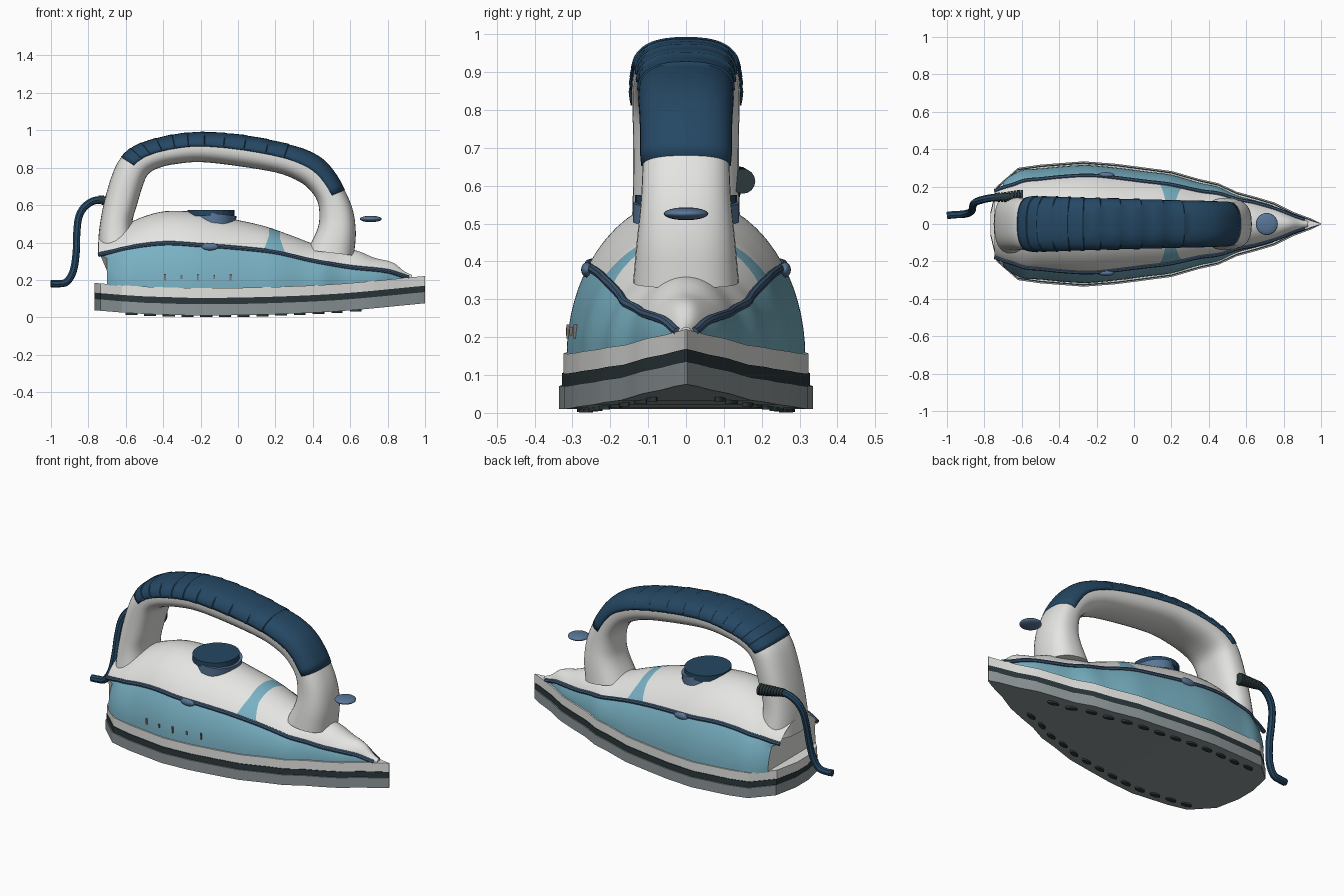
import bpy, math
from mathutils import Vector

cube = bpy.data.objects.get("Cube")
if cube:
    bpy.data.objects.remove(cube)


def material(name, r, g, b):
    m = bpy.data.materials.new(name)
    m.use_nodes = True
    m.diffuse_color = (r, g, b, 1)
    m.node_tree.nodes["Principled BSDF"].inputs["Base Color"].default_value = (r, g, b, 1)
    return m


WHITE = material("white plastic", .78, .78, .76)
AQUA = material("aqua shell", .19, .44, .55)
NAVY = material("navy rubber", .018, .063, .125)
STEEL = material("steel blue", .10, .18, .31)
TRIM = material("trim blue", .05, .10, .18)
SOLE = material("sole metal", .27, .31, .32)
DARK = material("dark band", .025, .04, .045)
TICK = material("tick grey", .2, .17, .15)


def smooth(pts, x):
    """Hermite interpolation through a list of (x, value) points."""
    x = min(max(x, pts[0][0]), pts[-1][0])
    slope = lambda a, b: (b[1] - a[1]) / (b[0] - a[0])
    tangent = lambda i: slope(pts[max(i - 1, 0)], pts[min(i + 1, len(pts) - 1)])
    i = max(k for k in range(len(pts) - 1) if pts[k][0] <= x)
    (x0, v0), (x1, v1) = pts[i], pts[i + 1]
    d = x1 - x0
    t = (x - x0) / d
    return ((2*t**3 - 3*t**2 + 1) * v0 + (t**3 - 2*t**2 + t) * d * tangent(i)
            + (3*t**2 - 2*t**3) * v1 + (t**3 - t**2) * d * tangent(i + 1))


def finish(ob, name, mats, angle=40):
    ob.name = name
    for m in mats:
        ob.data.materials.append(m)
    bpy.ops.object.select_all(action='DESELECT')
    ob.select_set(True)
    bpy.context.view_layer.objects.active = ob
    bpy.ops.object.shade_smooth_by_angle(angle=math.radians(angle))
    return ob


def loft(name, rings, mats, closed=True, caps=True, rule=None, angle=40):
    """Skin a row of equal rings; rule(column, row) gives the material index."""
    n = len(rings[0])
    verts = [p for r in rings for p in r]
    faces, index = [], []
    for c in range(len(rings) - 1):
        for r in range(n if closed else n - 1):
            s = (r + 1) % n
            faces.append((c*n + r, c*n + s, c*n + n + s, c*n + n + r))
            index.append(rule(c, r) if rule else 0)
    if caps:
        faces += [tuple(range(n))[::-1], tuple(range(len(verts) - n, len(verts)))]
        index += [0, 0]
    me = bpy.data.meshes.new(name)
    me.from_pydata(verts, [], faces)
    me.polygons.foreach_set("material_index", index)
    ob = bpy.data.objects.new(name, me)
    bpy.context.collection.objects.link(ob)
    bpy.context.view_layer.objects.active = ob
    ob.select_set(True)
    bpy.ops.object.mode_set(mode='EDIT')
    bpy.ops.mesh.select_all(action='SELECT')
    bpy.ops.mesh.normals_make_consistent(inside=False)
    bpy.ops.object.mode_set(mode='OBJECT')
    return finish(ob, name, mats, angle)


def tube(name, pts, radius, mat):
    cu = bpy.data.curves.new(name, 'CURVE')
    cu.dimensions = '3D'
    cu.bevel_depth, cu.bevel_resolution, cu.use_fill_caps = radius, 2, True
    sp = cu.splines.new('POLY')
    sp.points.add(len(pts) - 1)
    for p, co in zip(sp.points, pts):
        p.co = (*co, 1)
    ob = bpy.data.objects.new(name, cu)
    bpy.context.collection.objects.link(ob)
    bpy.ops.object.select_all(action='DESELECT')
    ob.select_set(True)
    bpy.context.view_layer.objects.active = ob
    bpy.ops.object.convert(target='MESH')
    return finish(bpy.context.object, name, [mat])


def disc(name, loc, size, mat, rot=(0, 0, 0), sides=24):
    bpy.ops.mesh.primitive_cylinder_add(vertices=sides, radius=.5, depth=1, location=loc, rotation=rot)
    bpy.context.object.scale = size
    return finish(bpy.context.object, name, [mat], 10 if sides == 24 else 40)


def pebble(name, loc, size, mat):
    bpy.ops.mesh.primitive_uv_sphere_add(segments=24, ring_count=12, radius=.5, location=loc)
    bpy.context.object.scale = size
    return finish(bpy.context.object, name, [mat])


# Base: three stacked bands sharing one plan outline and one gentle bend
OUTLINE = [(-.768, .06), (-.735, .2), (-.62, .3), (-.5, .317), (-.27, .335), (-.1, .322), (.07, .3),
           (.2, .283), (.35, .24), (.45, .218), (.55, .172), (.65, .145), (.75, .115), (.85, .065),
           (.95, .028), (1, .003)]
BEND = [(-.77, .038), (-.5, .018), (-.1, .01), (.5, .03), (1, .075)]
for name, low, high, inset, mat in [("sole_plate", 0, .06, 0, SOLE), ("dark_band", .06, .094, .007, DARK),
                                    ("upper_band", .094, .146, .011, WHITE)]:
    rings = []
    for x, w in OUTLINE:
        w, z = max(w - inset, .002), smooth(BEND, x)
        rings.append([(x, -w, z + low), (x, -w, z + high), (x, w, z + high), (x, w, z + low)])
    loft(name, rings, [mat], angle=25)

# Steam vents under the sole
for i in range(13):
    x = -.57 + i * .1
    w = smooth(OUTLINE, x)
    yaw = math.atan((smooth(OUTLINE, x + .04) - smooth(OUTLINE, x - .04)) / .08)
    for s in (-1, 1):
        disc("steam_vent", (x, s * (w - .06), smooth(BEND, x) - .002), (.065, .026, .014), DARK,
             (0, 0, s * yaw), 12)

# Body shell: domed sections with one row lying on the trim line
CROWN = [(-.75, .40), (-.7, .43), (-.62, .485), (-.5, .54), (-.38, .568), (-.2, .56), (0, .52), (.15, .485),
         (.3, .432), (.4, .395), (.52, .375), (.64, .355), (.73, .318), (.83, .292), (.89, .245), (.94, .222)]
SEAM = [(-.75, .325), (-.7, .335), (-.62, .365), (-.4, .395), (-.2, .385), (0, .37), (.2, .347), (.4, .302),
        (.6, .268), (.8, .246), (.9, .216), (.94, .212)]
LOWER, UPPER = 7, 9
STRIPE = .19


def body_point(x, k):
    """k counts rows from the base edge (0) to the crown."""
    f = max(0, (k - LOWER) / UPPER)
    if f > 0:
        d = x - STRIPE
        x = STRIPE + d * (1 - .78 * min(1, f * 2.2) ** .7 * math.exp(-(d / .11) ** 2))
    base, top = smooth(BEND, x) + .14, smooth(CROWN, x)
    w = max(smooth(OUTLINE, x) - .02, .012)
    a = math.asin(min(max((smooth(SEAM, x) - base) / (top - base), .1), .9))
    t = a * k / LOWER if k <= LOWER else a + (math.pi / 2 - a) * f
    shift = .045 * max(0, 1 - (x + .7) / .06) if k >= LOWER else 0
    return Vector((x - shift, w * math.cos(t), base + (top - base) * math.sin(t)))


def mirror(p):
    return Vector((p.x, -p.y, p.z))


xs = [-.7 + 1.63 * i / 90 for i in range(91)]
rings, N = [], LOWER + UPPER
for x in xs:
    half = [body_point(x, k) for k in range(N + 1)]
    rings.append(half + [mirror(p) for p in half[-2::-1]])


def body_colour(c, r):
    k = min(r, 2 * N - 1 - r)
    return int(k < LOWER or abs((xs[c] + xs[c + 1]) / 2 - STRIPE) < .065)


loft("body_shell", rings, [WHITE, AQUA], closed=False, rule=body_colour)

# Trim cords along the seam and small side buttons
seam = [body_point(x, LOWER) for x in xs[:-1]]
tube("left_trim", seam, .012, TRIM)
tube("right_trim", [mirror(p) for p in seam], .012, TRIM)
for s in (-1, 1):
    pebble("side_button", (-.15, s * .262, .378), (.09, .03, .04), STEEL)

# Handle: outer and inner profile in pairs, with half widths
HANDLE = [(-.75, .34, -.55, .36, .165), (-.742, .47, -.565, .5, .145), (-.715, .62, -.54, .6, .14),
          (-.67, .77, -.51, .7, .14), (-.62, .86, -.48, .765, .142), (-.53, .925, -.42, .8, .142),
          (-.37, .97, -.33, .82, .138), (-.2, .988, -.2, .83, .133), (.02, .973, -.01, .81, .128),
          (.25, .928, .2, .775, .122), (.4, .875, .31, .735, .118), (.49, .805, .375, .69, .115),
          (.57, .68, .425, .62, .115), (.615, .57, .435, .53, .12), (.63, .45, .42, .46, .13),
          (.62, .33, .37, .36, .14)]
TRACKS = [[(i, row[j]) for i, row in enumerate(HANDLE)] for j in range(5)]


def handle_ring(u, angles, scale=1):
    ox, oz, ix, iz, w = [smooth(t, u) for t in TRACKS]
    power = lambda v: math.copysign(abs(v) ** .8, v)
    ring = []
    for a in angles:
        c, s = power(math.cos(a)) * scale / 2, power(math.sin(a)) * scale
        ring.append(((ox + ix) / 2 + (ox - ix) * c, w * s, (oz + iz) / 2 + (oz - iz) * c))
    return ring


circle = [math.tau * i / 32 for i in range(32)]
loft("handle", [handle_ring(i / 4, circle) for i in range(61)], [WHITE])

# Grip: ribbed outer half of the handle
arc = [math.radians(-88 + 176 * i / 20) for i in range(21)]
stations = [(3.95, 1.03), (4.2, 1.05)]
for i in range(10):
    u = 4.6 + i * .5
    stations += [(u, 1.065), (u + .02, 1.03), (u + .25, 1.045)]
stations += [(9.6 + i * .3, 1.06) for i in range(8)] + [(12, 1.03)]
grip = loft("grip", [handle_ring(u, arc, s) for u, s in stations], [NAVY], closed=False, caps=False)
solid = grip.modifiers.new("thickness", 'SOLIDIFY')
solid.thickness, solid.offset = .01, -1

# Temperature dial and spray button
disc("dial_base", (-.12, 0, .53), (.22, .28, .05), STEEL, (0, .12, 0), 32)
disc("dial", (-.145, 0, .558), (.25, .27, .034), NAVY)
pebble("spray_button", (.71, 0, .526), (.118, .118, .034), STEEL)

# Level marks on the right side
for i in range(5):
    x = -.39 + i * .0875
    bpy.ops.mesh.primitive_cube_add(size=1, location=(x, -smooth(OUTLINE, x) + .022, .215))
    bpy.context.object.scale = (.009, .009, .036 if i % 2 == 0 else .02)
    finish(bpy.context.object, "level_mark", [TICK])

# Power cord with ribbed strain relief
for i in range(9):
    x = -.6 - i * .0175
    r = .066 - i * .0025
    disc("cord_boot", (x, .15 - i * .001, .612 + i * .002), (r, r, .014), DARK, (0, math.pi / 2, 0), 16)
CORD = [(-.6, .15, .612), (-.74, .142, .628), (-.81, .13, .6), (-.85, .115, .54), (-.862, .095, .45),
        (-.865, .075, .35), (-.88, .06, .25), (-.915, .052, .19), (-.96, .05, .18), (-1, .045, .18)]
tracks = [[(i, p[j]) for i, p in enumerate(CORD)] for j in range(3)]
tube("power_cord", [[smooth(t, i / 4) for t in tracks] for i in range(37)], .02, NAVY)
